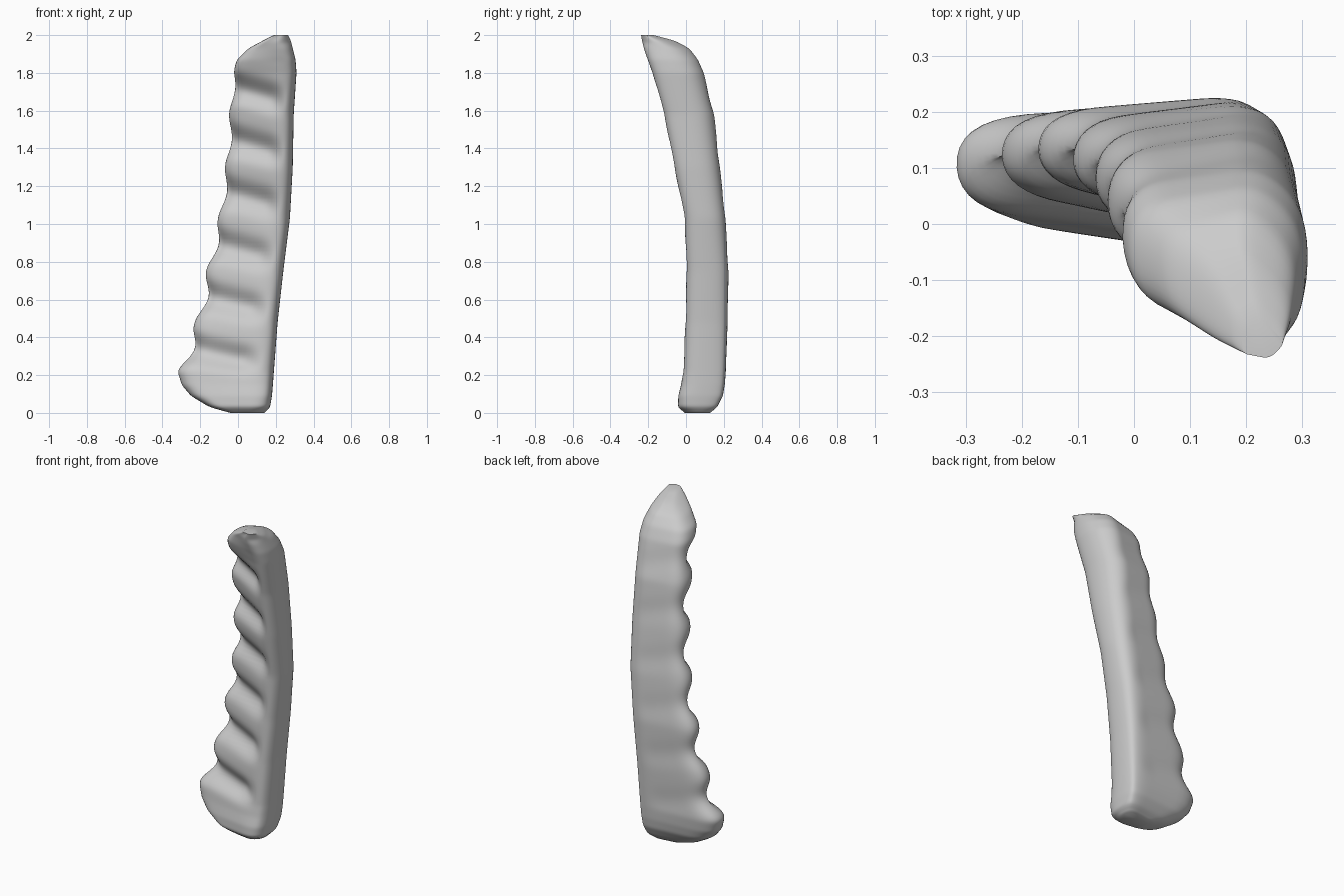
import bpy, bmesh, math
from mathutils import Vector

cube = bpy.data.objects.get("Cube")
if cube:
    bpy.data.objects.remove(cube)

# Key sections: height, left edge, right edge, front, back, left lip centre, lip half depth
KEYS = [
    (0.00, -0.04, 0.14, -0.01, 0.13, 0.06, 0.05),
    (0.03, -0.15, 0.17, -0.05, 0.17, 0.06, 0.07),
    (0.09, -0.25, 0.18, -0.05, 0.20, 0.085, 0.08),
    (0.15, -0.30, 0.185, -0.035, 0.21, 0.10, 0.08),
    (0.22, -0.30, 0.19, -0.025, 0.215, 0.11, 0.08),
    (0.48, -0.205, 0.21, -0.015, 0.225, 0.13, 0.065),
    (0.75, -0.15, 0.24, -0.01, 0.23, 0.14, 0.06),
    (1.03, -0.09, 0.275, -0.02, 0.215, 0.12, 0.06),
    (1.30, -0.055, 0.29, -0.075, 0.185, 0.09, 0.065),
    (1.58, -0.035, 0.295, -0.13, 0.155, 0.05, 0.07),
    (1.80, -0.02, 0.31, -0.19, 0.10, -0.015, 0.08),
    (1.87, -0.005, 0.305, -0.215, 0.07, -0.05, 0.08),
    (1.93, 0.055, 0.29, -0.235, 0.025, -0.09, 0.065),
    (1.97, 0.13, 0.28, -0.24, -0.05, -0.145, 0.055),
    (2.00, 0.19, 0.265, -0.24, -0.17, -0.205, 0.025),
]
RINGS = 130
PERIOD = 0.277     # spacing of the lobes
FIRST_LOBE = 0.2


def section_at(z):
    for a, b in zip(KEYS, KEYS[1:]):
        if z <= b[0]:
            t = (z - a[0]) / (b[0] - a[0])
            return [p + (q - p) * t for p, q in zip(a[1:], b[1:])]
    return KEYS[-1][1:]


def chaikin(points):
    out = []
    for a, b in zip(points, points[1:] + points[:1]):
        out += [a.lerp(b, 0.25), a.lerp(b, 0.75)]
    return out


def ring_points(z):
    left, right, front, back, lip, half = section_at(z)
    fade = max(0, min(1, (z - 0.15) / 0.1, (1.88 - z) / 0.1))
    wave = fade * math.cos(math.tau * (z - FIRST_LOBE) / PERIOD)
    swing = wave * (0.033 - 0.009 * z)
    back_swing = swing * max(0.3, 1 - 0.6 * z)
    c = min(0.05, 0.3 * (right - left), 0.3 * (back - front))
    k = c * (0.6 + 0.55 * z)     # back corner is squarer low down
    a, b = Vector((left - swing, lip - half)), Vector((right - 1.1 * c, front))
    d, e = Vector((right - k, back)), Vector((left - back_swing, lip + half))
    outline = [a, a.lerp(b, 0.5), b, Vector((right, front + 1.1 * c)),
               Vector((right, back - k)), d, d.lerp(e, 0.4), e]
    for _ in range(3):
        outline = chaikin(outline)

    # Slanting grooves between the lobes, deep in front and faint behind
    result = []
    for p in outline:
        s = (p.x - left) / (right - left)
        phase = (z + 0.09 * s - FIRST_LOBE) / PERIOD
        groove = (0.5 - 0.5 * math.cos(math.tau * phase)) ** 2 * fade
        across = max(0, min(1, (0.85 - s) / 0.2))
        middle = lip + (0.5 * (front + back) - lip) * s
        depth = 0.05 if p.y < middle else -0.005
        near = min(1, abs(p.y - middle) / 0.04)
        result.append((p.x, p.y + depth * groove * across * near, z))
    return result


# Closed loft through all rings, packed closer at both ends
bm = bmesh.new()
rings = []
for i in range(RINGS):
    t = i / (RINGS - 1)
    z = 2 * (t - 0.4 * math.sin(math.tau * t) / math.tau)
    rings.append([bm.verts.new(p) for p in ring_points(z)])
for low, high in zip(rings, rings[1:]):
    n = len(low)
    for j in range(n):
        k = (j + 1) % n
        bm.faces.new((low[j], low[k], high[k], high[j]))
bm.faces.new(rings[0][::-1])
bm.faces.new(rings[-1])
for _ in range(2):
    bmesh.ops.smooth_vert(bm, verts=[v for r in rings[1:-1] for v in r], factor=0.5,
                          use_axis_x=True, use_axis_y=True, use_axis_z=True)
bmesh.ops.recalc_face_normals(bm, faces=bm.faces[:])

mesh = bpy.data.meshes.new("lobed_bone")
bm.to_mesh(mesh)
bm.free()
bone = bpy.data.objects.new("lobed_bone", mesh)
bpy.context.collection.objects.link(bone)

# Plain grey surface
grey = bpy.data.materials.new("plain_grey")
grey.use_nodes = True
colour = (0.6, 0.6, 0.6, 1)
grey.diffuse_color = colour
grey.node_tree.nodes["Principled BSDF"].inputs["Base Color"].default_value = colour
mesh.materials.append(grey)

bpy.context.view_layer.objects.active = bone
bone.select_set(True)
bpy.ops.object.shade_smooth_by_angle(angle=math.radians(50))
